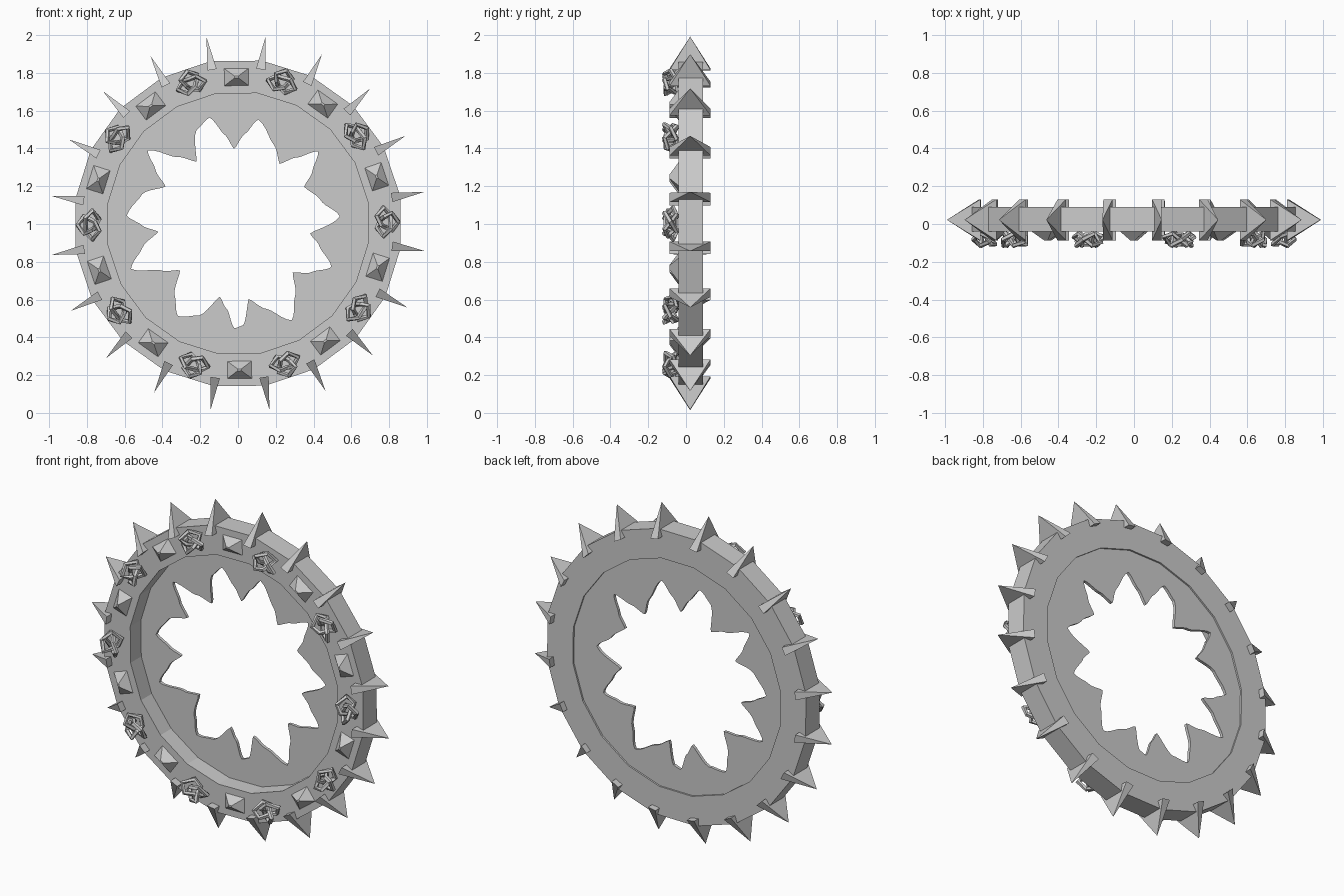
import bpy, bmesh
from math import sin, cos, pi, radians
from mathutils import Matrix, Vector

cube = bpy.data.objects.get("Cube")
if cube:
    bpy.data.objects.remove(cube)

grey = bpy.data.materials.new("plain grey")
grey.use_nodes = True
grey.diffuse_color = (0.6, 0.6, 0.6, 1)
grey.node_tree.nodes["Principled BSDF"].inputs["Base Color"].default_value = (0.6, 0.6, 0.6, 1)

SIDES = 20
TWIST = 9.6                      # angle of the first rim corner
CENTRE = Vector((0, 0, 1.003))


def finish(name, bm, angle=0.0):
    """Make an object, turned about the wheel's axle; local x is outward."""
    bmesh.ops.recalc_face_normals(bm, faces=bm.faces)
    mesh = bpy.data.meshes.new(name)
    bm.to_mesh(mesh)
    bm.free()
    mesh.materials.append(grey)
    ob = bpy.data.objects.new(name, mesh)
    bpy.context.collection.objects.link(ob)
    ob.matrix_world = Matrix.Translation(CENTRE) @ Matrix.Rotation(-radians(angle), 4, 'Y')
    return ob


def band(name, outer, inner, front, back):
    """Flat ring between two outlines of (angle, radius) pairs."""
    bm = bmesh.new()
    loops = []
    for outline, y in ((outer, front), (outer, back), (inner, back), (inner, front)):
        loops.append([bm.verts.new((r * cos(a), y, r * sin(a))) for a, r in outline])
    n = len(outer)
    for k in range(4):
        p, q = loops[k], loops[(k + 1) % 4]
        for i in range(n):
            j = (i + 1) % n
            bm.faces.new((p[i], p[j], q[j], q[i]))
    return finish(name, bm)


def taper(name, base, top, angle):
    """Four-sided solid from a base rectangle to a point or smaller rectangle."""
    bm = bmesh.new()
    lo = [bm.verts.new(p) for p in base]
    hi = [bm.verts.new(p) for p in top]
    bm.faces.new(lo)
    for i in range(4):
        j = (i + 1) % 4
        bm.faces.new((lo[i], lo[j], hi[j], hi[i]) if len(hi) == 4 else (lo[i], lo[j], hi[0]))
    if len(hi) == 4:
        bm.faces.new(hi)
    return finish(name, bm, angle)


# Faceted rim
corners = [radians(TWIST + i * 360 / SIDES) for i in range(SIDES)]
band("rim", [(a, 0.871) for a in corners], [(a, 0.697) for a in corners], -0.04, 0.09)

# Thin web with a ragged opening: alternating notches, shoulders and tips
ragged = [(4, .54), (14, .46), (29, .40), (35, .48), (42, .57), (48, .47),
          (55, .385), (66, .46), (79, .56), (85, .48), (93, .395), (99, .48),
          (105, .58), (114, .54), (124, .395), (133, .48), (141, .615), (147, .52),
          (153, .43), (163, .53), (176, .59), (181, .51), (186, .425), (194, .52),
          (203, .615), (211, .48), (219, .395), (229, .51), (237, .584), (247, .53),
          (256, .40), (263, .46), (268, .555), (273, .54), (278, .405), (289, .48),
          (299, .586), (308, .49), (318, .39), (327, .47), (335, .545), (344, .45),
          (352, .385), (364, .54)]
opening = []
for (a0, r0), (a1, r1) in zip(ragged, ragged[1:]):
    for k in range(5):
        t = k / 5
        ease = (1 - cos(pi * t)) / 2
        opening.append((radians(a0 + (a1 - a0) * t), r0 + (r1 - r0) * (ease + t) / 2))
band("web", [(a, 0.70) for a, r in opening], opening, 0.062, 0.08)

# Blade spikes on the rim corners
for i in range(SIDES):
    taper("spike", [(0.825, y, z) for y, z in ((-.087, -.025), (.13, -.025), (.13, .025), (-.087, .025))],
          [(1.0, 0.022, 0)], TWIST + i * 360 / SIDES)


def rectangle(radial, tangent, y):
    return [(0.775 + s * radial, y, t * tangent) for s, t in ((-1, -1), (1, -1), (1, 1), (-1, 1))]


def knot(angle):
    """Angular three-lobed knot of five-sided tube."""
    steps, tube = 14, 0.0135
    path = []
    for i in range(steps):
        t = 2 * pi * i / steps
        r = 0.045 + 0.022 * cos(3 * t)
        path.append(Vector((0.785 + 0.95 * r * cos(2 * t), -0.082 - 0.033 * sin(3 * t),
                            1.2 * r * sin(2 * t))))
    bm = bmesh.new()
    rings = []
    for i, p in enumerate(path):
        along = (path[(i + 1) % steps] - path[i - 1]).normalized()
        side = along.cross(Vector((0, 1, 0))).normalized()
        up = side.cross(along)
        rings.append([bm.verts.new(p + tube * (side * cos(2 * pi * k / 5) + up * sin(2 * pi * k / 5)))
                      for k in range(5)])
    for i in range(steps):
        p, q = rings[i], rings[(i + 1) % steps]
        for k in range(5):
            m = (k + 1) % 5
            bm.faces.new((p[k], p[m], q[m], q[k]))
    return finish("knot", bm, angle)


# Pyramid studs and knots alternate around the front
for i in range(SIDES // 2):
    turn = TWIST + 9 + i * 36
    taper("stud", rectangle(0.05, 0.07, -0.035), rectangle(0.005, 0.01, -0.088), turn)
    knot(turn + 18)
